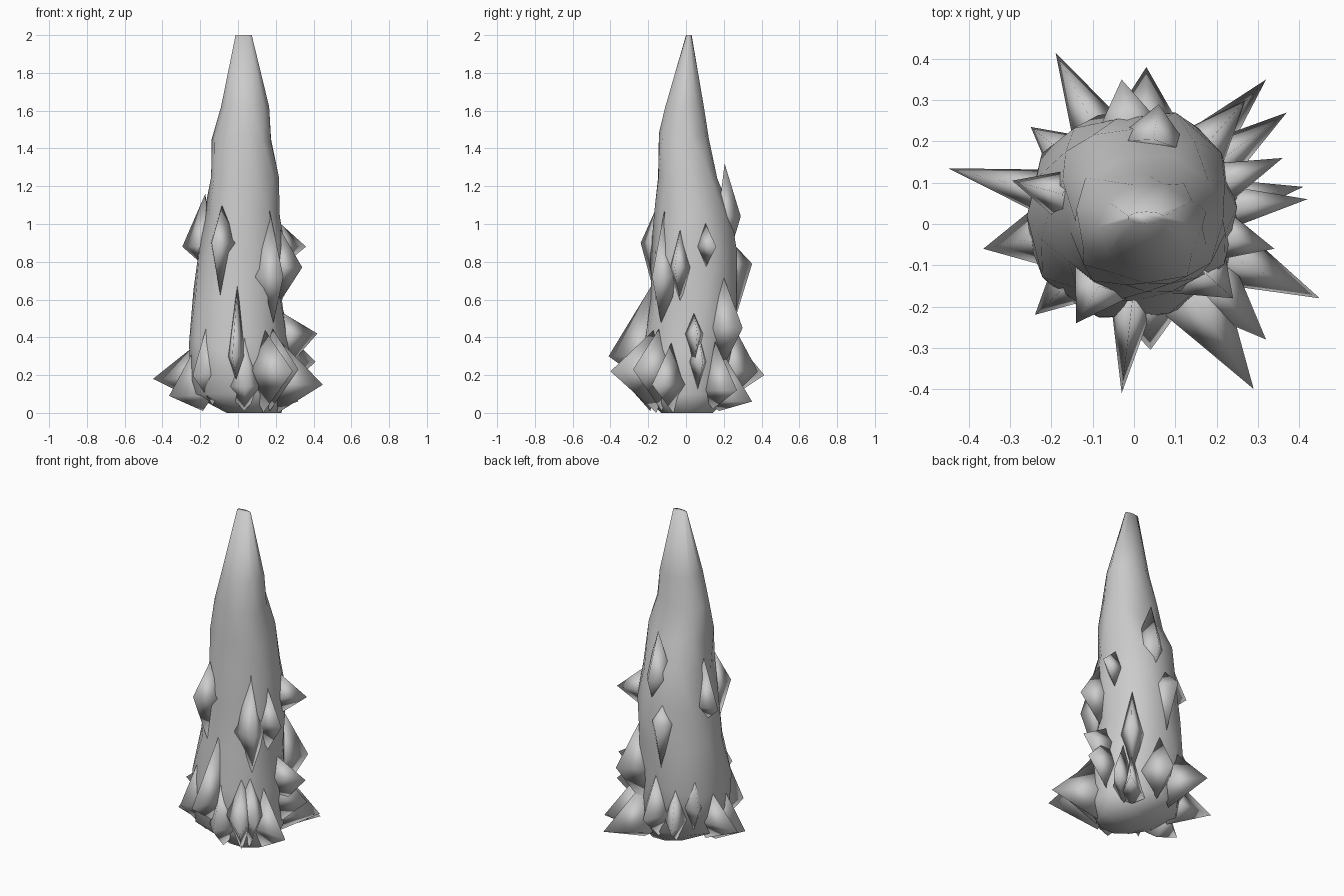
import bpy, bmesh, math, random
from mathutils import Vector

random.seed(4)
SIDES = 10


def finish(bm, name):
    bmesh.ops.recalc_face_normals(bm, faces=bm.faces[:])
    me = bpy.data.meshes.new(name)
    bm.to_mesh(me)
    bm.free()
    for p in me.polygons:
        p.use_smooth = True
    ob = bpy.data.objects.new(name, me)
    bpy.context.collection.objects.link(ob)
    return ob


# Tapered, slightly irregular body: z, x min, x max, y min, y max
profile = [
    (0.00, -0.06, 0.23, -0.14, 0.15),
    (0.10, -0.27, 0.28, -0.22, 0.25),
    (0.36, -0.27, 0.27, -0.23, 0.27),
    (0.62, -0.24, 0.25, -0.20, 0.27),
    (0.88, -0.21, 0.26, -0.19, 0.27),
    (1.06, -0.18, 0.24, -0.17, 0.25),
    (1.28, -0.15, 0.22, -0.165, 0.18),
    (1.45, -0.14, 0.195, -0.15, 0.13),
    (1.62, -0.09, 0.165, -0.115, 0.10),
    (2.00, -0.015, 0.075, 0.00, 0.03),
]
bm = bmesh.new()
rings = []
for i, (z, x0, x1, y0, y1) in enumerate(profile):
    ring = []
    for k in range(SIDES):
        a = 2 * math.pi * (k + 0.5 * (i % 2)) / SIDES
        wobble = random.uniform(0.92, 1.05) if 0 < i < 8 else 1.0
        dz = random.uniform(-0.04, 0.04) if 1 < i < 8 else 0
        ring.append(bm.verts.new((
            (x0 + x1) / 2 + wobble * (x1 - x0) / 2 * math.cos(a),
            (y0 + y1) / 2 + wobble * (y1 - y0) / 2 * math.sin(a), z + dz)))
    rings.append(ring)
for i in range(len(rings) - 1):
    lo, hi = rings[i], rings[i + 1]
    for k in range(SIDES):
        n = (k + 1) % SIDES
        if i % 2 == 0:
            bm.faces.new((lo[k], lo[n], hi[k]))
            bm.faces.new((lo[n], hi[n], hi[k]))
        else:
            bm.faces.new((lo[k], lo[n], hi[n]))
            bm.faces.new((lo[k], hi[n], hi[k]))
bm.faces.new(rings[0][::-1])
bm.faces.new(rings[-1])
finish(bm, "foliage_body")


# Jagged branch tips: tip x, y, z, rise, drop, half width
def branch(i, x, y, z, up, down, half):
    out = Vector((x - 0.02, y - 0.02, 0))
    r = out.length
    d = out.normalized()
    side = Vector((-d.y, d.x, 0))
    c = Vector((0.02, 0.02, z)) + d * min(0.21, r * 0.72)
    b = bmesh.new()
    tip = b.verts.new((x, y, z))
    base = [b.verts.new(c + Vector((0, 0, up)) - d * 0.01),
            b.verts.new(c + side * half - d * 0.03),
            b.verts.new(c - Vector((0, 0, min(down, z)))),
            b.verts.new(c - side * half - d * 0.03)]
    for k in range(4):
        b.faces.new((tip, base[k], base[(k + 1) % 4]))
    b.faces.new(base[::-1])
    finish(b, "branch_tip_%02d" % i)


tips = [
    (-0.45, 0.135, 0.18, 0.22, 0.13, 0.07),
    (0.45, -0.18, 0.15, 0.25, 0.15, 0.09),
    (-0.19, 0.415, 0.20, 0.26, 0.14, 0.08),
    (-0.03, -0.41, 0.30, 0.38, 0.16, 0.06),
    (0.29, -0.40, 0.22, 0.24, 0.22, 0.10),
    (0.32, -0.28, 0.23, 0.25, 0.22, 0.10),
    (-0.365, -0.06, 0.09, 0.35, 0.08, 0.11),
    (0.42, 0.06, 0.42, 0.12, 0.22, 0.06),
    (0.41, 0.09, 0.27, 0.20, 0.17, 0.06),
    (0.32, 0.35, 0.06, 0.30, 0.05, 0.07),
    (0.37, 0.27, 0.12, 0.30, 0.10, 0.07),
    (0.03, 0.38, 0.22, 0.30, 0.15, 0.11),
    (-0.25, 0.235, 0.28, 0.35, 0.20, 0.09),
    (-0.24, -0.22, 0.20, 0.40, 0.16, 0.09),
    (0.04, -0.305, 0.14, 0.36, 0.13, 0.12),
    (0.27, 0.30, 0.45, 0.35, 0.25, 0.08),
    (-0.03, 0.35, 0.79, 0.14, 0.40, 0.10),
    (0.36, 0.16, 0.88, 0.14, 0.12, 0.06),
    (0.34, -0.06, 0.77, 0.22, 0.18, 0.07),
    (-0.295, 0.105, 0.88, 0.28, 0.10, 0.07),
    (-0.14, -0.24, 0.90, 0.20, 0.30, 0.08),
    (0.24, -0.18, 0.72, 0.35, 0.30, 0.09),
    (0.06, 0.29, 1.04, 0.28, 0.25, 0.10),
]
for i, t in enumerate(tips):
    branch(i + 1, *t)
